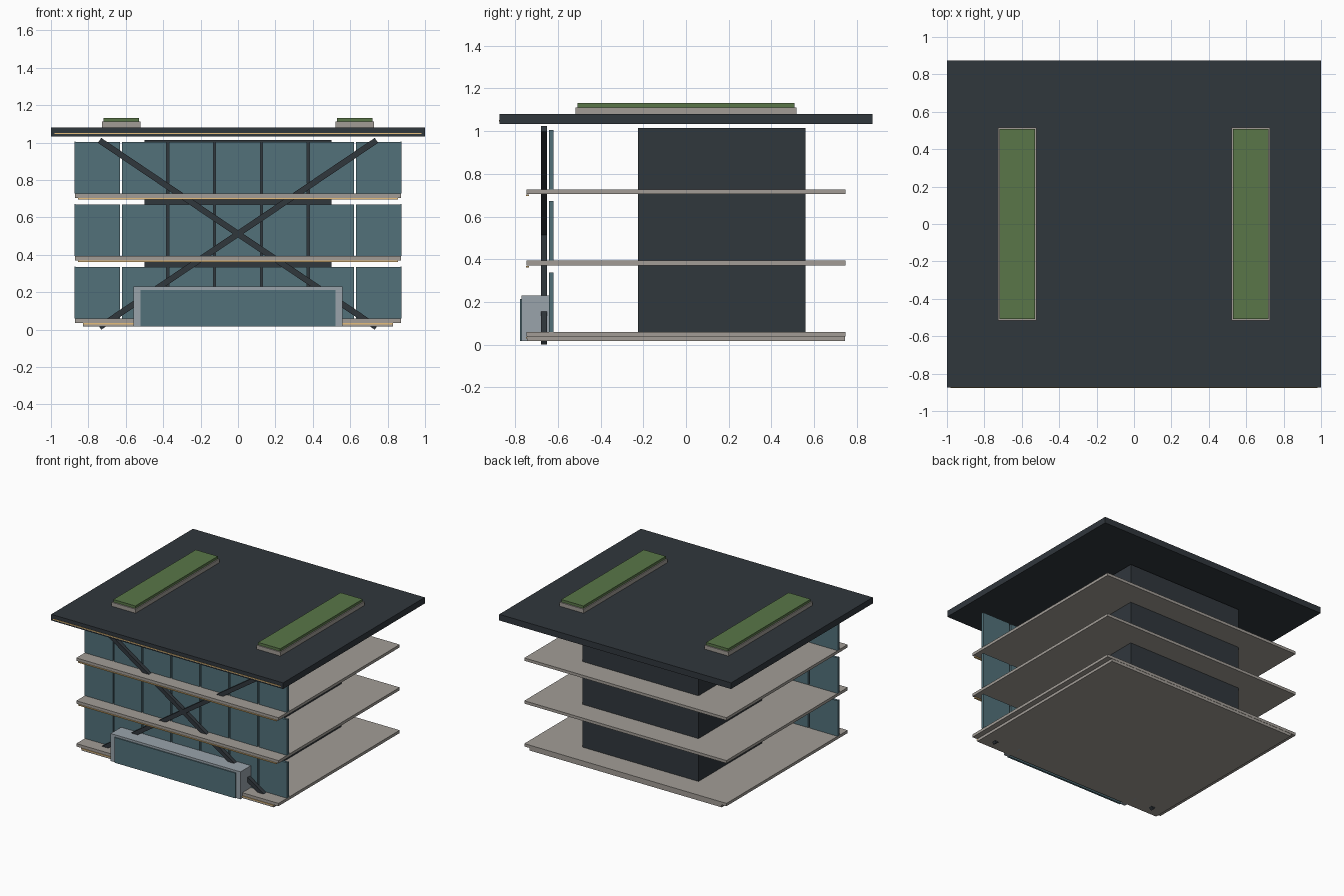
import bpy, math

if "Cube" in bpy.data.objects:
    bpy.data.objects.remove(bpy.data.objects["Cube"])


def mat(name, r, g, b):
    m = bpy.data.materials.new(name)
    m.diffuse_color = (r, g, b, 1)
    m.use_nodes = True
    m.node_tree.nodes["Principled BSDF"].inputs["Base Color"].default_value = m.diffuse_color
    return m


DARK = mat("dark_metal", 0.03, 0.038, 0.046)
STONE = mat("concrete", 0.36, 0.335, 0.305)
GLASS = mat("glass", 0.085, 0.165, 0.195)
STEEL = mat("light_steel", 0.32, 0.37, 0.41)
GREEN = mat("planting", 0.1, 0.18, 0.065)
GOLD = mat("warm_strip", 0.8, 0.52, 0.2)


def box(name, x, y, z, material):
    """Box from (min, max) ranges on each axis."""
    bpy.ops.mesh.primitive_cube_add(size=1, location=[(a + b) / 2 for a, b in (x, y, z)])
    o = bpy.context.object
    o.name = name
    o.scale = [b - a for a, b in (x, y, z)]
    bpy.ops.object.transform_apply(location=False, rotation=False, scale=True)
    o.data.materials.append(material)
    return o


# Plinth and central core
box("plinth", (-0.83, 0.83), (-0.745, 0.745), (0.016, 0.037), STONE)
box("core", (-0.5, 0.5), (-0.225, 0.56), (0.05, 1.015), DARK)

# Floors: slab, light strip under the front edge, row of glass panels with gaps
for f in range(3):
    z = 0.037 + f * 0.334
    box(f"floor_slab_{f}", (-0.872, 0.872), (-0.747, 0.747), (z, z + 0.022), STONE)
    w = 0.83 if f == 0 else 0.855
    box(f"floor_light_{f}", (-w, w), (-0.75, -0.735), (z - 0.009, z - 0.002), GOLD)
    for i in range(7):
        x = -0.75 + i * 0.25
        box(f"glass_panel_{f}_{i}", (x - 0.119, x + 0.119), (-0.642, -0.622),
            (z + 0.022, z + 0.299), GLASS)
    # End rails closing the glass row
    for s in (-1, 1):
        box(f"glass_edge_{f}_{s}", (s * 0.871 - 0.003, s * 0.871 + 0.003),
            (-0.642, -0.622), (z + 0.022, z + 0.301), GLASS)

# Crossed braces on the front
length = math.hypot(1.48, 0.999)
for s in (-1, 1):
    brace = box("brace_" + ("a" if s < 0 else "b"), (-length / 2, length / 2),
                (-0.0145, 0.0145), (-0.016, 0.016), DARK)
    brace.location = (0, -0.666, 0.5125)
    brace.rotation_euler.y = s * math.atan2(0.999, 1.48)

# Entrance portal: two sides, lintel and glass
for s in (-1, 1):
    x = sorted((s * 0.52, s * 0.56))
    box(f"portal_side_{s}", x, (-0.77, -0.637), (0.016, 0.23), STEEL)
box("portal_lintel", (-0.52, 0.52), (-0.77, -0.637), (0.213, 0.23), STEEL)
box("portal_glass", (-0.522, 0.522), (-0.778, -0.762), (0.016, 0.213), GLASS)

# Roof with front light strip and two planters
box("roof", (-1, 1), (-0.873, 0.873), (1.033, 1.081), DARK)
box("roof_light", (-0.98, 0.98), (-0.877, -0.868), (1.045, 1.052), GOLD)
for s in (-1, 1):
    c = s * 0.625
    box(f"planter_{s}", (c - 0.103, c + 0.103), (-0.517, 0.517), (1.081, 1.112), STONE)
    box(f"planting_{s}", (c - 0.095, c + 0.095), (-0.508, 0.508), (1.112, 1.132), GREEN)
